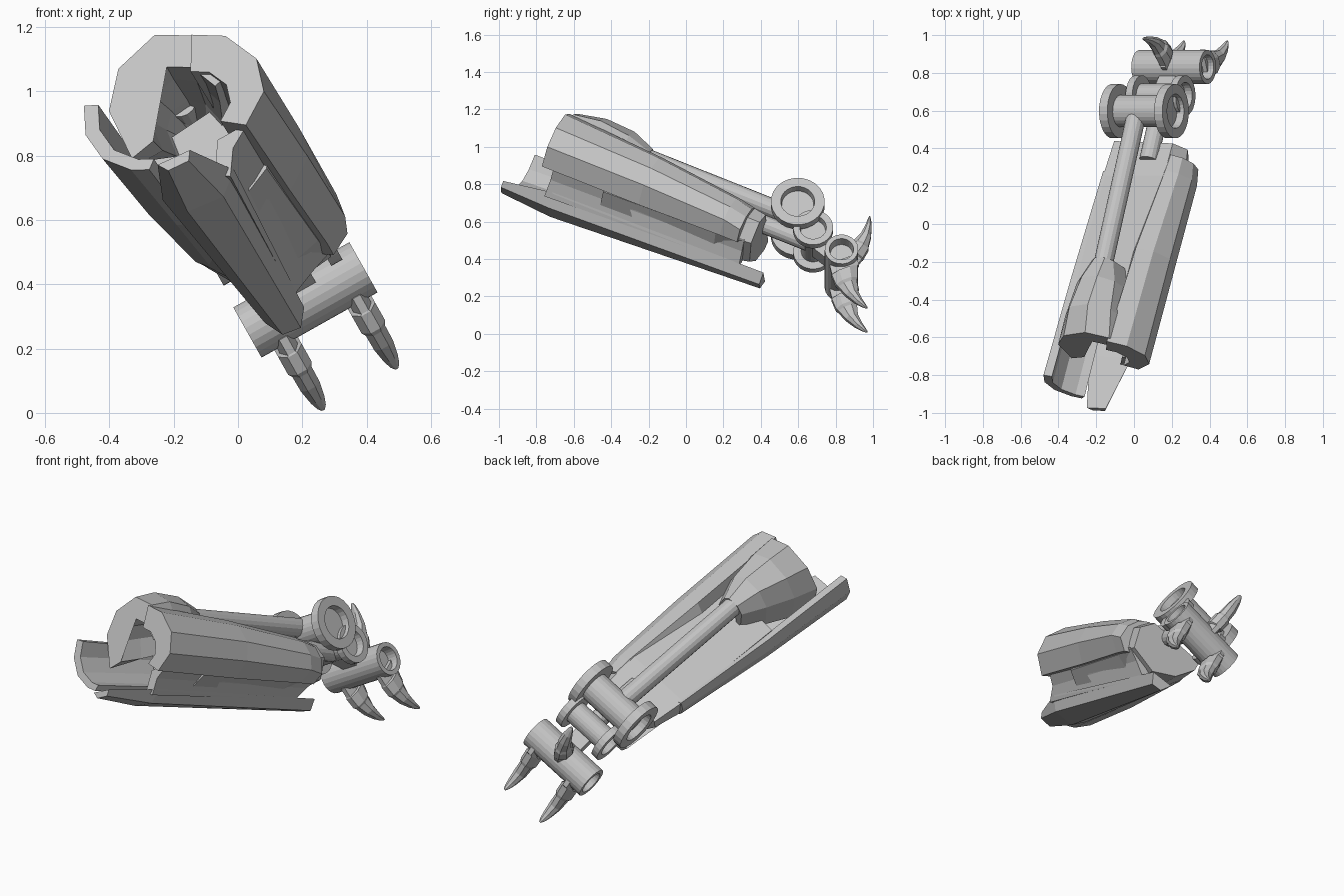
import bpy, bmesh, math
from mathutils import Matrix, Vector

if "Cube" in bpy.data.objects:
    bpy.data.objects.remove(bpy.data.objects["Cube"])

# Arm frame: local x = wheel axis, local y = arm direction, local z = arm top
W = Vector((0.872, 0, 0.49)).normalized()
t = math.radians(24.5)
D = Vector((W.z * math.sin(t), math.cos(t), -W.x * math.sin(t)))
U = W.cross(D)
FRAME = Matrix((W, D, U)).transposed()

grey = bpy.data.materials.new("light grey metal")
grey.diffuse_color = (0.55, 0.55, 0.55, 1)
grey.use_nodes = True
grey.node_tree.nodes["Principled BSDF"].inputs["Base Color"].default_value = grey.diffuse_color


def loft(name, rings):
    """Skin a list of closed rings of local points and cap both ends."""
    bm = bmesh.new()
    loops = [[bm.verts.new(FRAME @ Vector(p)) for p in r] for r in rings]
    n = len(loops[0])
    for r, s in zip(loops, loops[1:]):
        for i in range(n):
            bm.faces.new((r[i], r[(i + 1) % n], s[(i + 1) % n], s[i]))
    bm.faces.new(loops[0][::-1])
    bm.faces.new(loops[-1])
    bmesh.ops.triangulate(bm, faces=[f for f in bm.faces if len(f.verts) > 4])
    bmesh.ops.recalc_face_normals(bm, faces=bm.faces)
    me = bpy.data.meshes.new(name)
    bm.to_mesh(me)
    bm.free()
    me.materials.append(grey)
    ob = bpy.data.objects.new(name, me)
    bpy.context.collection.objects.link(ob)
    return ob


def lathe(name, centre, axis, profile, sides=24):
    """Revolve (radius, offset) pairs about local axis 0 (x) or 1 (y)."""
    rings = []
    for r, h in profile:
        ring = []
        for i in range(sides):
            a = 2 * math.pi * i / sides
            c, s = r * math.cos(a), r * math.sin(a)
            off = (h, c, s) if axis == 0 else (c, h, s)
            ring.append(Vector(centre) + Vector(off))
        rings.append(ring)
    return loft(name, rings)


def mirrored(half):
    return half + [(r, -h) for r, h in reversed(half)]


def sections(name, secs):
    return loft(name, [[(a, b, c) for a, c in pts] for b, pts in secs])


def shell(name, secs, k, centre=(0.32, 0.5)):
    """Open curved plate: outer line plus the same line pulled to the centre."""
    out = []
    for b, pts in secs:
        inner = [(centre[0] + (a - centre[0]) * k, centre[1] + (c - centre[1]) * k)
                 for a, c in reversed(pts)]
        out.append((b, pts + inner))
    return sections(name, out)


# Forearm core
sections("forearm_core", [
    (-0.66, [(.17, .38), (.10, .50), (.11, .62), (.46, .65), (.54, .52), (.45, .38), (.30, .31)]),
    (0.00, [(.18, .42), (.12, .52), (.13, .62), (.50, .62), (.56, .50), (.48, .38), (.31, .34)]),
    (0.20, [(.20, .46), (.14, .57), (.15, .62), (.49, .59), (.54, .51), (.49, .40), (.32, .38)])])

# Right curved cover
shell("right_cover", [
    (-1.02, [(.45, .74), (.54, .68), (.59, .56), (.56, .45), (.46, .38)]),
    (-0.45, [(.47, .69), (.55, .64), (.60, .54), (.58, .44), (.48, .37)]),
    (0.03, [(.50, .62), (.56, .58), (.60, .50), (.59, .42), (.50, .37)]),
    (0.13, [(.50, .60), (.55, .56), (.58, .49), (.57, .41), (.50, .37)])], 0.55)

# Lower panel closing the gap between right cover and keel
sections("lower_right_panel", [
    (-0.96, [(.47, .41), (.39, .36), (.34, .28), (.30, .31), (.36, .41)]),
    (0.16, [(.50, .40), (.42, .37), (.33, .33), (.30, .37), (.40, .42)])])

# Left curved cover
shell("left_cover", [
    (-1.17, [(.05, .64), (.01, .55), (.02, .45), (.08, .37), (.13, .34)]),
    (-0.60, [(.08, .63), (.05, .56), (.06, .47), (.12, .39), (.16, .36)]),
    (0.02, [(.13, .63), (.11, .59), (.115, .53), (.15, .48), (.18, .45)])], 0.85)

# Elbow hood, hollow towards the front
shell("elbow_hood", [
    (-1.00, [(.10, .48), (.11, .66), (.20, .77), (.35, .81), (.46, .74), (.52, .58)]),
    (-0.85, [(.12, .52), (.14, .70), (.22, .81), (.35, .845), (.45, .77), (.50, .60)]),
    (-0.68, [(.17, .58), (.19, .74), (.26, .82), (.36, .83), (.43, .76), (.46, .62)]),
    (-0.55, [(.24, .64), (.25, .74), (.29, .78), (.35, .78), (.38, .74), (.40, .64)])],
    0.6, (.31, .52))

# Keel plate under the forearm
sections("keel_plate", [
    (-1.215, [(.16, .32), (.18, .285), (.25, .28), (.27, .31)]),
    (-0.92, [(.12, .34), (.17, .265), (.29, .25), (.36, .31)]),
    (0.30, [(.21, .36), (.24, .295), (.30, .285), (.34, .34)])])

# Push rods
lathe("upper_rod", (.318, 0, .73), 1, [(.052, -.65), (.052, .30)], 16)
lathe("lower_rod", (.37, 0, .595), 1, [(.05, .1), (.05, .45)], 16)


# Wrist spools with recessed flanges
def spool(name, centre, R, r, hole, h, thick):
    lathe(name, centre, 0, mirrored(
        [(.002, h - .04), (hole, h - .04), (hole + .005, h), (R, h), (R, h - thick), (r, h - thick)]))


spool("large_wrist_spool", (.347, .332, .712), .144, .085, .086, .192, .05)
spool("small_wrist_spool", (.365, .468, .612), .107, .064, .066, .152, .04)

# Hand barrel
HAND = (.355, .672, .530)
lathe("hand_barrel", HAND, 0, mirrored(
    [(.002, .15), (.06, .15), (.065, .207), (.09, .207)]))
sections("hand_link", [
    (.47, [(.31, .56), (.31, .62), (.41, .62), (.41, .56)]),
    (.66, [(.31, .50), (.31, .56), (.41, .56), (.41, .50)])])

# Claws: (distance, lower edge, upper edge, half width)
CLAW = [(.04, -.085, .07, .032), (.095, -.095, .062, .032), (.10, -.098, .05, .042),
        (.165, -.10, .025, .042), (.18, -.092, .015, .034), (.24, -.075, -.004, .033),
        (.30, -.045, -.002, .024), (.335, -.02, .004, .015), (.352, -.004, .006, .006)]


def claw(name, a, angle, squeeze=1.0):
    ca, sa = math.cos(angle), math.sin(angle)
    rings = []
    for x, lo, hi, w in CLAW:
        ring = []
        for i in range(8):
            q = math.pi / 8 + i * math.pi / 4
            y = ((lo + hi) / 2 + (hi - lo) / 2 * math.sin(q) * 1.08) * squeeze
            ring.append((a + w * math.cos(q) * 1.08,
                         HAND[1] + x * ca - y * sa, HAND[2] + x * sa + y * ca))
        rings.append(ring)
    return loft(name, rings)


claw("left_claw", .236, math.radians(-43))
claw("right_claw", .498, math.radians(-43))
claw("thumb_claw", .35, math.radians(89), 0.8)
